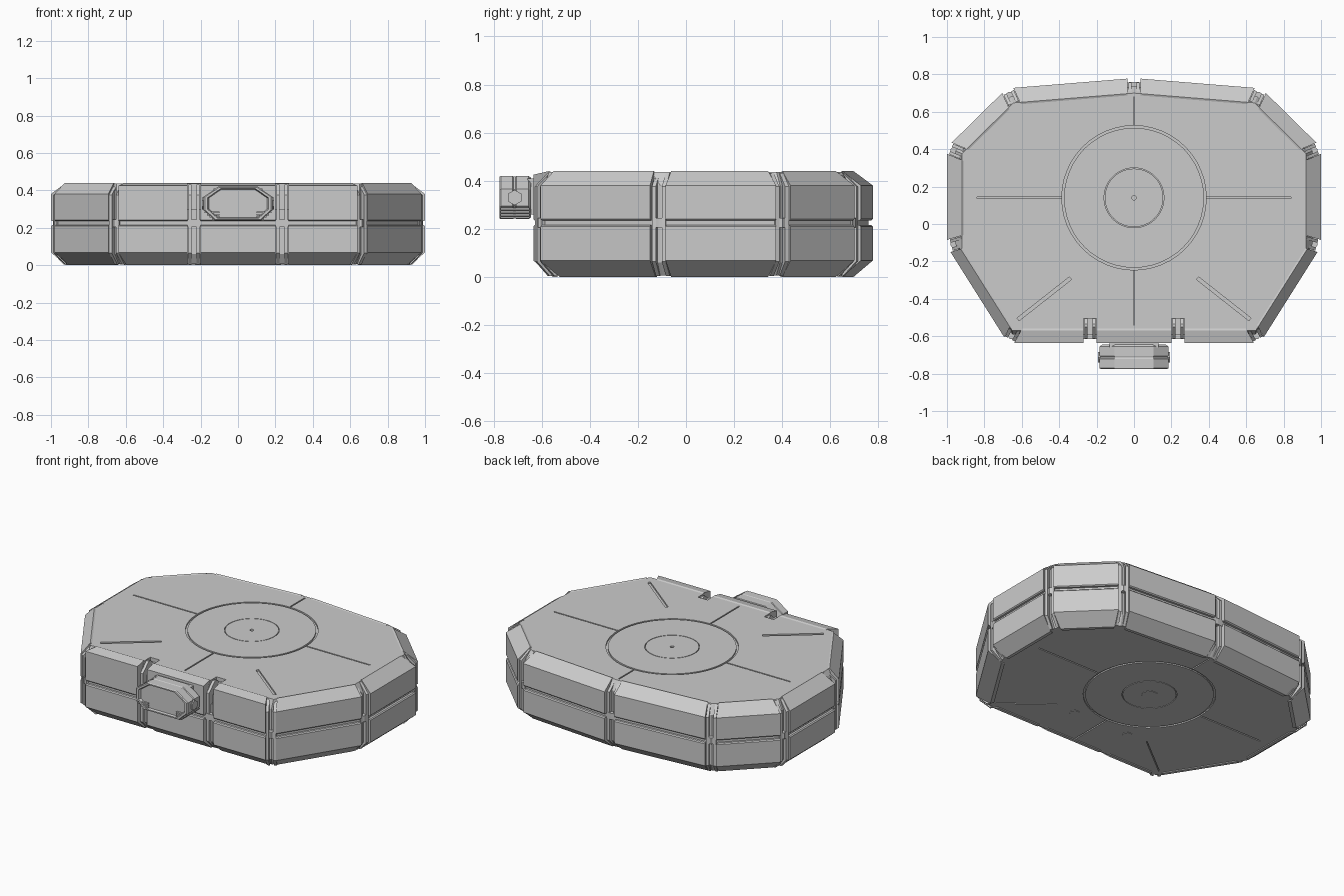
import bpy, bmesh, math
from mathutils import Vector

if "Cube" in bpy.data.objects:
    bpy.data.objects.remove(bpy.data.objects["Cube"])

# Outline corners, counter-clockwise from the front left, with two joints in the front edge
OUT = [Vector(p) for p in [(-.675, -.635), (-.235, -.635), (.235, -.635), (.675, -.635), (1, -.12),
                           (1, .41), (.68, .725), (0, .78), (-.68, .725), (-1, .41), (-1, -.12)]]
N = len(OUT)
FRONT, ANGLED = (0, 1, 2), (3, 10)
CX, CY = 0, .14          # centre of the round hatch
GAP = .035


def edge_dir(i):
    return (OUT[(i + 1) % N] - OUT[i % N]).normalized()


def normal(i):
    d = edge_dir(i)
    return Vector((-d.y, d.x))       # points inward


def mitre(i):
    a, b = normal(i - 1), normal(i)
    return (a + b) / (1 + a.dot(b))


def corner(i, d0, d1):
    """Corner i after moving its two edges inward by d0 and d1."""
    a, b = normal(i - 1), normal(i)
    det = a.x * b.y - a.y * b.x
    if abs(det) < 1e-3:
        return OUT[i] + b * (d0 + d1) / 2
    return OUT[i] + Vector(((d0 * b.y - d1 * a.y) / det, (a.x * d1 - b.x * d0) / det))


def top_inset(i):
    i %= N
    return .065 if i in FRONT else .055 if i in ANGLED else .08


def finish(name, bm):
    bmesh.ops.recalc_face_normals(bm, faces=bm.faces)
    me = bpy.data.meshes.new(name)
    bm.to_mesh(me)
    bm.free()
    ob = bpy.data.objects.new(name, me)
    bpy.context.collection.objects.link(ob)
    return ob


def loft(bm, loops, capped=True):
    """Skin a list of equal loops; without caps the last joins the first."""
    rows = [[bm.verts.new(p) for p in lp] for lp in loops]
    n = len(rows[0])
    pairs = list(zip(rows, rows[1:])) + ([] if capped else [(rows[-1], rows[0])])
    for a, b in pairs:
        for k in range(n):
            bm.faces.new((a[k], a[(k + 1) % n], b[(k + 1) % n], b[k]))
    if capped:
        bm.faces.new(rows[0][::-1])
        bm.faces.new(rows[-1])


def circle(r, z, n=48):
    return [(CX + r * math.cos(2 * math.pi * k / n), CY + r * math.sin(2 * math.pi * k / n), z) for k in range(n)]


def box(bm, x0, x1, y0, y1, z0, z1):
    loft(bm, [[(x0, y0, z), (x1, y0, z), (x1, y1, z), (x0, y1, z)] for z in (z0, z1)])


def outline(f, z):
    return [(*corner(i, f(i - 1), f(i)), z) for i in range(N)]


# Inner hull
bm = bmesh.new()
loft(bm, [outline(lambda i: .082, .006), outline(lambda i: .045, .06),
          outline(lambda i: .045, .38), outline(top_inset, .436)])
hull = finish("hull", bm)

# Belt in the gap between upper and lower armour
bm = bmesh.new()
loft(bm, [outline(lambda i: .02, z) for z in (.205, .245)])
finish("waist_belt", bm)

# Armour panels: one upper and one lower on every edge
for i in range(N):
    j, d = (i + 1) % N, edge_dir(i)
    t = top_inset(i)
    zc = .425 if i in FRONT else .38
    profiles = {"lower_panel": [(.06, .215), (.006, .215), (0, .209), (0, .068), (.08, 0), (.1, 0), (.1, .1)],
                "upper_panel": [(.06, .235), (.006, .235), (0, .241), (0, zc), (t, .44), (t + .01, .436), (.06, .36)]}
    for name, prof in profiles.items():
        ends = []
        for v, s in ((i, GAP), (j, -GAP)):
            ends.append([(*(OUT[v] + mitre(v) * q + d * s), z) for q, z in prof])
        bm = bmesh.new()
        loft(bm, ends)
        finish(f"{name}_{i}", bm)

# Twin rails inside every joint
for i in range(N):
    m = mitre(i).normalized()
    side = Vector((-m.y, m.x))
    bm = bmesh.new()
    for s in (-1, 1):
        prof = [(.13, .008), (.085, .004), (.024, .065), (.024, .375), (.085, .432), (.1, .432), (.13, .41)]
        loft(bm, [[(*(OUT[i] + m * q + side * s * w), z) for q, z in prof] for w in (.013, .03)])
    finish(f"joint_rails_{i}", bm)

# Grooves cut in the top and bottom: rings, seams, front slots and joint notches
bm = bmesh.new()


def seam(p, q, w, z0, z1):
    p, q = Vector(p), Vector(q)
    t = (q - p).normalized()
    s = Vector((-t.y, t.x)) * w / 2
    loft(bm, [[(*c, z) for c in (p - s, q - s, q + s, p + s)] for z in (z0, z1)])


for z0, z1 in ((.426, .5), (-.05, .014)):
    for r0, r1 in ((.374, .386), (.156, .160)):
        loft(bm, [circle(r0, z0), circle(r1, z0), circle(r1, z1), circle(r0, z1)], capped=False)
    for s in (-1, 1):
        seam((s * .388, CY), (s * .84, CY), .008, z0, z1)
        seam((s * .34, -.29), (s * .62, -.51), .018 if z0 > 0 else .006, z0, z1)
    seam((0, .53), (0, .68), .008, z0, z1)
    seam((0, -.25), (0, -.54), .008, z0, z1)
loft(bm, [circle(.012, .42, 12), circle(.012, .5, 12)])
for s in (-1, 1):
    box(bm, s * .235 - .034, s * .235 + .034, -.7, -.505, .3, .6)
cutter = finish("groove_cutter", bm)
cutter.hide_render = True
cutter.hide_viewport = True
mod = hull.modifiers.new("grooves", 'BOOLEAN')
mod.operation, mod.solver, mod.object = 'DIFFERENCE', 'EXACT', cutter

# Small hexagon marks underneath
for k, (x, y, r) in enumerate([(0, .14, .05), (.2, -.3, .03), (-.2, -.3, .03)]):
    bm = bmesh.new()
    loft(bm, [[(x + r * math.cos(a * math.pi / 3), y + r * math.sin(a * math.pi / 3), z)
               for a in range(6)] for z in (.003, .012)])
    finish(f"bottom_hex_{k}", bm)


# Front head: eight-sided housing with a sunken face
def octagon(s, y):
    pts = [(.105, .42), (.185, .365), (.185, .295), (.125, .24)]
    pts += [(-x, z) for x, z in reversed(pts)]
    return [(x * s, y, .33 + (z - .33) * s) for x, z in pts]


bm = bmesh.new()
loft(bm, [octagon(.92, -.645), octagon(1, -.655), octagon(1, -.705), octagon(.97, -.709), octagon(.97, -.717),
          octagon(1, -.721), octagon(1, -.77), octagon(.96, -.776), octagon(.88, -.776), octagon(.84, -.76)])
finish("head_housing", bm)

bm = bmesh.new()
box(bm, -.13, .13, -.66, -.6, .26, .41)
finish("head_neck", bm)

# Stepped louvres along the lower slopes of the head
bm = bmesh.new()
for s in (-1, 1):
    for k in range(4):
        x = sorted((s * .1, s * (.138 + .014 * k)))
        box(bm, x[0], x[1], -.772, -.65, .242 + .012 * k, .25 + .012 * k)
finish("head_louvres", bm)

# Hexagon bolts on the sides of the head
bm = bmesh.new()
for s in (-1, 1):
    loft(bm, [[(s * x, -.713 + .032 * math.sin(a * math.pi / 3), .33 + .032 * math.cos(a * math.pi / 3))
               for a in range(6)] for x in (.17, .192)])
finish("head_bolts", bm)
